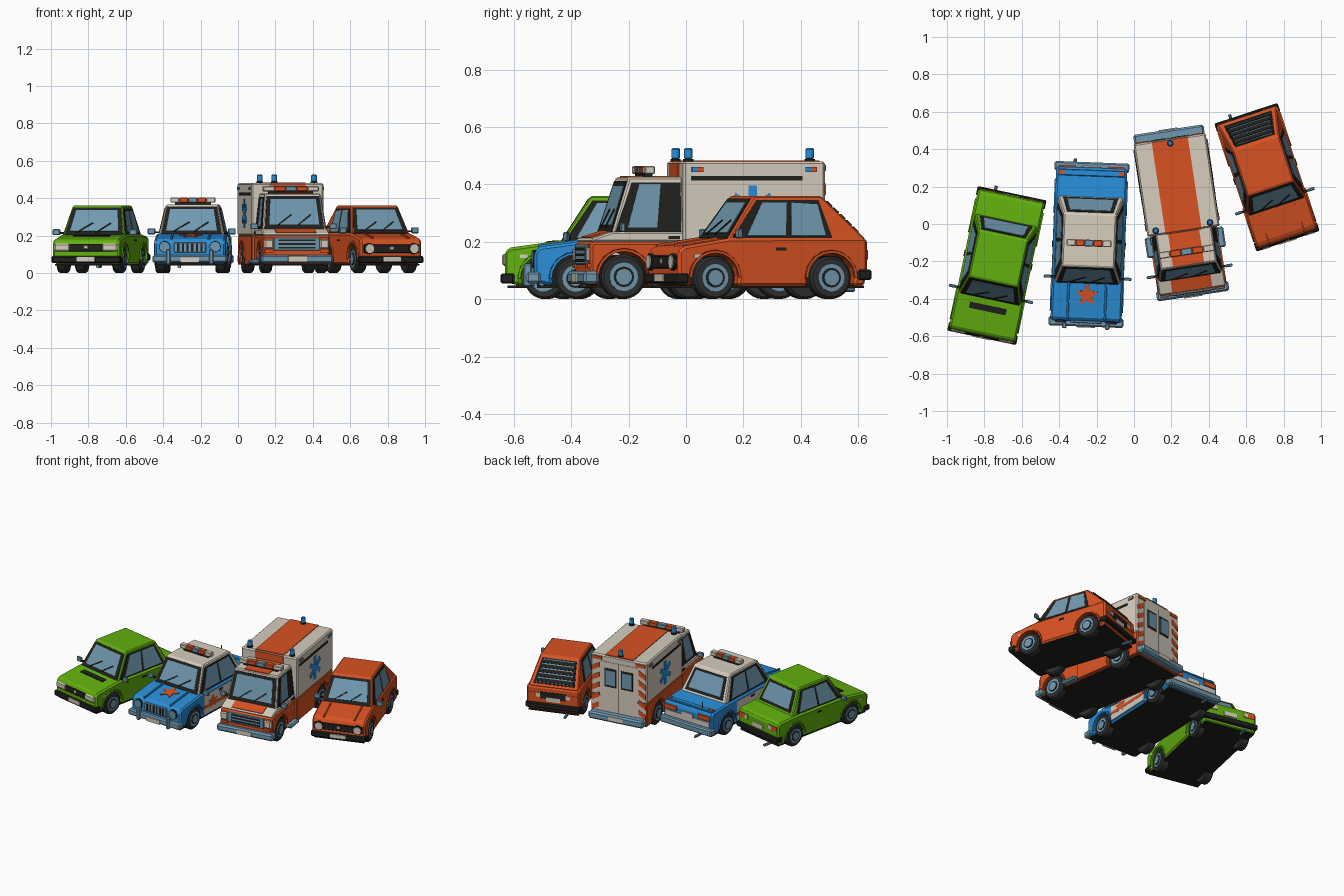
import bpy, bmesh, math
from mathutils import Matrix, Vector

if "Cube" in bpy.data.objects:
    bpy.data.objects.remove(bpy.data.objects["Cube"])

def lin(c):
    return tuple(((v / 255 + .055) / 1.055) ** 2.4 if v > 10 else v / 3295 for v in c) + (1,)

MAT = {}
for key, name, rgb in [("G", "green_paint", (98, 176, 14)), ("B", "blue_paint", (42, 142, 216)),
                       ("O", "orange_paint", (216, 82, 34)), ("C", "cream_paint", (214, 205, 190)),
                       ("K", "black_trim", (32, 32, 30)), ("T", "tyre_grey", (46, 47, 48)),
                       ("S", "steel_blue_glass", (112, 152, 175))]:
    MAT[key] = bpy.data.materials.new(name)
    MAT[key].diffuse_color = lin(rgb)
M, PRE = Matrix(), ""          # placement and name prefix of the current vehicle

def add(name, bm, mat, bevel=0, mirror=False):
    if mirror:
        g = bmesh.ops.duplicate(bm, geom=bm.verts[:] + bm.edges[:] + bm.faces[:])["geom"]
        bmesh.ops.scale(bm, vec=(-1, 1, 1), verts=[v for v in g if isinstance(v, bmesh.types.BMVert)])
    bmesh.ops.recalc_face_normals(bm, faces=bm.faces[:])
    me = bpy.data.meshes.new(PRE + name)
    bm.to_mesh(me)
    bm.free()
    me.materials.append(MAT[mat])
    ob = bpy.data.objects.new(PRE + name, me)
    bpy.context.collection.objects.link(ob)
    ob.matrix_world = M
    if bevel:
        b = ob.modifiers.new("edge", "BEVEL")
        b.width, b.segments, b.limit_method, b.angle_limit = bevel, 1, "ANGLE", math.radians(35)
    return ob

def box(name, c, s, mat, bevel=0, mirror=False, tilt=0):
    bm = bmesh.new()
    bmesh.ops.create_cube(bm, size=1, matrix=Matrix.Translation(c) @ Matrix.Rotation(tilt, 4, "X") @ Matrix.Diagonal((*s, 1)))
    add(name, bm, mat, bevel, mirror)

def cyl(name, c, r, d, axis, mat, n=20, bevel=0, mirror=False):
    rot = {"X": Matrix.Rotation(math.pi / 2, 4, "Y"), "Y": Matrix.Rotation(math.pi / 2, 4, "X"), "Z": Matrix()}[axis]
    bm = bmesh.new()
    bmesh.ops.create_cone(bm, cap_ends=True, segments=n, radius1=r, radius2=r, depth=d, matrix=Matrix.Translation(c) @ rot)
    add(name, bm, mat, bevel, mirror)

def prism(name, pts, d, mat, bevel=0, mirror=False):
    bm = bmesh.new()
    a = [bm.verts.new(p) for p in pts]
    b = [bm.verts.new(Vector(p) + Vector(d)) for p in pts]
    bm.faces.new(a)
    bm.faces.new(b)
    for i in range(len(a)):
        j = (i + 1) % len(a)
        bm.faces.new((a[i], a[j], b[j], b[i]))
    add(name, bm, mat, bevel, mirror)

def plate(name, quad, uv, mat, t=.004, mirror=False):
    """Thin plate on a quad face; uv points run 0..1 across it."""
    p = [Vector(q) for q in quad]
    n = (p[1] - p[0]).cross(p[3] - p[0]).normalized()
    pts = [p[0].lerp(p[1], u).lerp(p[3].lerp(p[2], u), v) - n * .002 for u, v in uv]
    prism(name, pts, n * (t + .002), mat, 0, mirror)

def rect(u0, v0, u1, v1):
    return [(u0, v0), (u1, v0), (u1, v1), (u0, v1)]

def body(name, w, ys, r, top, mat, zb=.045, bevel=.01):
    """Side profile with wheel arches; top runs from rear bottom over to front bottom."""
    R, pts = r + .012, []
    a = math.asin((zb - r) / R)
    for y in ys:
        for i in range(11):
            t = math.pi - a + (2 * a - math.pi) * i / 10
            pts.append((-w, y + R * math.cos(t), r + R * math.sin(t)))
    prism(name, pts + [(-w, y, z) for y, z in top], (2 * w, 0, 0), mat, bevel)

def wheels(w, ys, r, flare):
    for y, end in zip(ys, ("front_", "rear_")):
        cyl(end + "tyres", (w - .03, y, r), r, .056, "X", "T", 24, .008, True)
        cyl(end + "rims", (w - .002, y, r), r * .64, .008, "X", "S", 20, 0, True)
        cyl(end + "rim_recess", (w, y, r), r * .46, .008, "X", "K", 16, 0, True)
        cyl(end + "hubs", (w + .001, y, r), r * .36, .01, "X", "S", 12, 0, True)
        arc = [(k * math.cos(t), k * math.sin(t)) for k, s in ((r + .011, 1), (r + .02, -1))
               for t in [math.pi * (i if s > 0 else 10 - i) / 10 for i in range(11)]]
        prism(end + "arch_lips", [(w - .004, y + p, r + q) for p, q in arc], (.01, 0, 0), flare, 0, True)

def underside(w, y0, y1):
    box("chassis", (0, (y0 + y1) / 2, .095), (2 * w - .12, y1 - y0 - .06, .11), "K")
    box("floor_plate", (0, (y0 + y1) / 2, .043), (2 * w - .02, y1 - y0 - .02, .008), "K")

def cabin(lo, hi, mat, panes, dark, rear=True):
    """Tapered cabin: lo/hi = (front y, rear y, half width, z). Returns side, front, rear, roof quads."""
    c = {(x, y, z): (x * k[2], k[y], k[3]) for z, k in enumerate((lo, hi)) for x in (-1, 1) for y in (0, 1)}
    ring = lambda x0, y0, x1, y1: [c[x0, y0, 0], c[x1, y1, 0], c[x1, y1, 1], c[x0, y0, 1]]
    side, front, back = ring(1, 0, 1, 1), ring(-1, 0, 1, 0), ring(1, 1, -1, 1)
    roof = [c[-1, 0, 1], c[1, 0, 1], c[1, 1, 1], c[-1, 1, 1]]
    bm = bmesh.new()
    for q in (side, front, back, ring(-1, 1, -1, 0), roof, [c[-1, 0, 0], c[-1, 1, 0], c[1, 1, 0], c[1, 0, 0]]):
        bm.faces.new([bm.verts.new(p) for p in q])
    bmesh.ops.remove_doubles(bm, verts=bm.verts[:], dist=1e-5)
    add("cabin", bm, mat, .006)
    plate("windscreen_surround", front, rect(.03, .02, .97, .93), "K", .003)
    plate("windscreen", front, rect(.1, .14, .9, .84), "S", .005)
    for u in (.2, .52):
        plate("wiper", front, [(u, .1), (u + .03, .1), (u + .27, .4), (u + .25, .43)], "K", .008)
    plate("side_window_surround", side, dark, "K", .003, True)
    for p in panes:
        plate("side_window", side, p, "S", .005, True)
    if rear:
        plate("rear_window_surround", back, rect(.07, .1, .93, .9), "K", .003)
        plate("rear_window", back, rect(.13, .2, .87, .82), "S", .005)
    y = lo[0] + .03
    box("mirror_arms", (lo[2] + .015, y, lo[3] + .015), (.05, .012, .01), "K", 0, True)
    box("mirrors", (lo[2] + .04, y, lo[3] + .02), (.04, .016, .032), "S", .004, True)
    return side, front, back, roof

SEDAN_DARK = [(.03, .04), (.92, .04), (.92, .9), (.07, .9)]
SEDAN_PANES = [[(.12, .1), (.47, .1), (.47, .84), (.15, .84)], [(.51, .1), (.87, .1), (.86, .84), (.51, .84)]]

def place(prefix, x, y, deg):
    global M, PRE
    PRE, M = prefix, Matrix.Translation((x, y, 0)) @ Matrix.Rotation(math.radians(deg), 4, "Z")

def civil_trim(w, f, b, bz):
    """Bumpers, plates, handles and exhaust shared by the two civilian cars."""
    box("front_bumper", (0, f + .012, .072), (2 * w + .012, .05, .036), "K", .006)
    box("rear_bumper", (0, b - .012, .085), (2 * w + .012, .05, .036), "K", .006)
    box("front_plate", (0, f - .014, .074), (.1, .006, .026), "C")
    box("rear_plate", (0, b + .002, .13), (.09, .006, .028), "C")
    box("door_handles", (w, .03, bz - .025), (.008, .035, .01), "K", 0, True)
    box("tail_lights", (w - .05, b - .001, .155), (.08, .008, .032), "O", 0, True)
    box("reverse_lights", (w - .075, b, .155), (.028, .01, .026), "C", 0, True)
    box("side_indicators", (w, f + .07, .15), (.006, .026, .012), "C", 0, True)
    cyl("exhaust", (-w * .5, b, .035), .009, .07, "Y", "S", 10)

# Green saloon
place("green_saloon_", -.733, -.222, -11.9)
W, F, B, YS, R = .182, -.382, .382, (-.24, .235), .072
body("body", W, YS, R, [(B - .01, .045), (B, .1), (B, .18), (B - .015, .195), (.24, .205), (-.18, .205), (F + .02, .18), (F, .165), (F, .06)], "G")
underside(W, F, B)
wheels(W, YS, R, "G")
cabin((-.185, .25, .17, .198), (-.085, .165, .135, .36), "G", SEDAN_PANES, SEDAN_DARK)
civil_trim(W, F, B, .2)
box("hood_vent", (0, -.235, .2), (.2, .032, .006), "K", 0, False, math.radians(7))
box("grille", (0, F - .001, .135), (.3, .01, .04), "K", .003)
box("headlights", (.13, F - .004, .137), (.085, .014, .042), "C", .012, True)
box("front_badge_plate", (0, F - .007, .138), (.025, .006, .02), "C", .006)

# Orange hatchback
place("orange_hatchback_", .711, .25, 18.2)
W, F, B, YS, R = .172, -.347, .347, (-.213, .213), .075
body("body", W, YS, R, [(B - .012, .045), (B, .1), (B, .2), (B - .01, .215), (-.16, .213), (F + .02, .185), (F, .165), (F, .06)], "O")
underside(W, F, B)
wheels(W, YS, R, "O")
s, f, rear, roof = cabin((-.165, .345, .163, .208), (-.06, .19, .13, .36), "O",
                         [[(.13, .08), (.42, .08), (.47, .84), (.16, .84)], [(.46, .08), (.72, .08), (.84, .8), (.53, .84)]],
                         [(.03, .03), (.76, .03), (.9, .9), (.08, .9)], False)
civil_trim(W, F, B, .2)
plate("hatch_panel", rear, rect(.08, .1, .92, .9), "K", .003)
plate("hatch_window", rear, rect(.13, .14, .87, .86), "S", .005)
for i in range(5):
    v = .15 + i * .145
    plate("hatch_louvre", rear, rect(.1, v, .9, v + .105), "K", .009)
box("hood_crease", (.1, -.26, .2), (.008, .16, .008), "O", 0, True, math.radians(9))
box("grille", (0, F - .001, .13), (.31, .01, .045), "K", .003)
cyl("headlight_rings", (.125, F - .004, .13), .03, .014, "Y", "K", 16, 0, True)
cyl("headlights", (.125, F - .007, .13), .024, .016, "Y", "C", 16, 0, True)
box("front_badge_plate", (0, F - .007, .132), (.022, .006, .018), "C", .006)
box("rear_panel", (0, B, .155), (.17, .006, .045), "K")

def lightbar(y, z, width):
    box("lightbar_base", (0, y, z - .004), (width * .8, .025, .02), "K")
    for i, m in enumerate("COSOC"):
        box("lightbar_part", ((i - 2) * width / 5, y, z + .018), (width / 5, .036, .028), m, .004)

def star(name, quad, cu, cv, ru, rv, mat, n=5, inner=.45):
    uv = [(cu + ru * k * math.sin(a), cv + rv * k * math.cos(a))
          for i in range(2 * n) for k, a in [((1, inner)[i % 2], math.pi * i / n)]]
    plate(name, quad, uv, mat)

# Blue patrol car
place("patrol_car_", -.241, -.112, -2.2)
W, F, B, YS, R = .19, -.41, .415, (-.265, .255), .072
body("body", W, YS, R, [(B, .05), (B, .18), (B - .015, .2), (.25, .21), (-.2, .208), (F + .02, .183), (F, .165), (F, .06)], "B")
underside(W, F, B)
wheels(W, YS, R, "B")
s, f, rear, roof = cabin((-.205, .26, .175, .203), (-.115, .165, .14, .365), "C", SEDAN_PANES, SEDAN_DARK)
lightbar(.01, .372, .24)
hood = [(-.19, -.39, .1835), (.19, -.39, .1835), (.19, -.2, .208), (-.19, -.2, .208)]
star("hood_star", hood, .5, .64, .17, .34, "O")
box("hood_ridges", (.1, -.3, .197), (.012, .2, .012), "B", .002, True, math.radians(7.5))
door = [(W, -.17, .06), (W, .16, .06), (W, .16, .195), (W, -.17, .195)]
plate("door_panels", door, rect(0, 0, 1, 1), "C", .003, True)
star("door_stars", door, .28, .5, .15, .37, "O")
plate("door_stripes", door, rect(0, .3, 1, .45), "O", .004, True)
box("door_handles", (W + .003, .0, .18), (.008, .035, .01), "K", 0, True)
box("grille", (0, F - .002, .137), (.17, .014, .055), "S", .003)
for i in range(6):
    box("grille_slot", (-.0625 + .025 * i, F - .009, .137), (.012, .004, .044), "K")
cyl("headlight_rings", (.135, F - .001, .14), .031, .012, "Y", "K", 16, 0, True)
cyl("headlights", (.135, F - .004, .14), .027, .014, "Y", "S", 16, 0, True)
box("front_bumper", (0, F - .002, .075), (.4, .05, .04), "S", .008)
box("push_bars", (.115, F - .025, .085), (.022, .03, .08), "S", .005, True)
box("front_plate", (0, F - .029, .07), (.1, .006, .028), "C")
box("rear_bumper", (0, B + .002, .075), (.4, .05, .045), "S", .008)
box("rear_panel", (0, B, .12), (.34, .008, .035), "C")
box("tail_lights", (.13, B + .002, .162), (.09, .01, .03), "O", 0, True)
box("rear_plate", (0, B + .004, .145), (.09, .008, .03), "C")
box("trunk_lip", (0, B - .03, .203), (.36, .035, .016), "B", .004)
box("trunk_marker_lights", (.16, B - .03, .213), (.03, .02, .006), "O", 0, True)
cyl("aerial", (-.1, B - .02, .225), .003, .05, "Z", "S", 6)
cyl("exhaust", (-.09, B + .01, .035), .009, .07, "Y", "S", 10)

# Ambulance
place("ambulance_", .25, .06, 8.6)
W, F, YS, R = .18, -.425, (-.307, .24), .078
body("cab_body", W, YS[:1], R, [(-.09, .045), (-.09, .202), (F + .005, .2), (F, .19), (F, .06)], "O")
prism("cab_shoulder", [(-W, y, z) for y, z in ((F + .002, .2), (F + .012, .213), (-.345, .235), (-.09, .235), (-.09, .2))], (2 * W, 0, 0), "C", .006)
body("box_skirt", .194, YS[1:], R, [(.4, .045), (.4, .2), (-.1, .2), (-.1, .045)], "O", .045, .004)
underside(.18, F, .4)
wheels(W, YS[:1] * 2, R, "O")
wheels(.194, YS[1:] * 2, R, "O")
box("rear_box", (0, .15, .34), (.39, .5, .28), "C", .008)
side, front, back, roof = cabin((-.347, -.095, .172, .23), (-.285, -.095, .15, .425), "C",
                                [[(.2, .1), (.62, .1), (.6, .88), (.22, .88)]], [(.04, .02), (.96, .02), (.96, .9), (.08, .9)], False)
plate("cab_roof_stripe", roof, rect(.22, .02, .78, .98), "O")
plate("hood_stripe", [(-.18, -.413, .213), (.18, -.413, .213), (.18, -.345, .235), (-.18, -.345, .235)], rect(.2, 0, .8, .95), "O")
plate("box_roof_stripe", [(-.195, -.1, .48), (.195, -.1, .48), (.195, .4, .48), (-.195, .4, .48)], rect(.25, .01, .75, .99), "O")
plate("box_front_stripe", [(-.195, -.1, .2), (.195, -.1, .2), (.195, -.1, .48), (-.195, -.1, .48)], rect(.25, .5, .75, .98), "O")
lightbar(-.21, .432, .3)
wall = [(.195, -.1, .2), (.195, .4, .2), (.195, .4, .48), (.195, -.1, .48)]
plate("side_stripe", wall, rect(.06, .765, .84, .82), "K", .003, True)
for u in (.06, .86):
    plate("side_lamp_blue", wall, rect(u, .87, u + .04, .93), "B", .006, True)
    plate("side_lamp_orange", wall, rect(u + .04, .87, u + .08, .93), "O", .006, True)
for i in range(3):     # six-armed medical cross
    a = i * math.pi / 3
    arm = [(p * math.cos(a) - q * math.sin(a), p * math.sin(a) + q * math.cos(a)) for p, q in ((-.015, -.078), (.015, -.078), (.015, .078), (-.015, .078))]
    plate("medical_cross_arm", wall, [(.49 + p / .5, .42 + q / .28) for p, q in arm], "B", .003 + i * .0005, True)
rear = [(.195, .4, .06), (-.195, .4, .06), (-.195, .4, .48), (.195, .4, .48)]
plate("rear_door_panel", rear, rect(.17, .1, .83, .9), "C", .003)
plate("rear_door_gap", rear, rect(.495, .1, .505, .9), "K", .004)
plate("rear_lower_panel", rear, rect(.02, .02, .98, .33), "C", .002)
for u in (.25, .54):
    plate("rear_window_surround", rear, rect(u, .5, u + .21, .8), "K", .005)
    plate("rear_window", rear, rect(u + .02, .53, u + .19, .77), "S", .007)
for i in range(5):
    v = .08 + i * .16
    plate("rear_chevrons", rear, [(.02, v), (.15, v + .07), (.15, v + .15), (.02, v + .08)], "O", .004, True)
plate("rear_top_lamps", rear, rect(.04, .92, .2, .97), "O", .006, True)
box("rear_step", (0, .422, .075), (.38, .055, .05), "S", .01)
box("rear_plate", (0, .451, .078), (.1, .006, .028), "C")
for x, y in ((-.147, -.075), (.147, -.075), (0, .375)):
    cyl("beacon_base", (x, y, .483), .018, .012, "Z", "K", 14)
    cyl("beacon", (x, y, .507), .015, .04, "Z", "B", 14, .005)
box("side_steps", (.19, -.16, .06), (.045, .11, .025), "S", .008, True)
box("door_handles", (W, -.13, .215), (.008, .04, .012), "K", 0, True)
box("grille_frame", (0, F - .002, .155), (.25, .014, .07), "S", .004)
for i in range(3):
    box("grille_slot", (0, F - .009, .135 + .02 * i), (.2, .004, .01), "K")
box("headlights", (.15, F - .003, .155), (.048, .014, .05), "C", .006, True)
box("front_indicators", (.15, F - .003, .117), (.048, .012, .016), "O", 0, True)
box("front_bumper", (0, F + .002, .075), (.39, .055, .045), "S", .01)
box("front_plate", (0, F - .028, .075), (.1, .006, .03), "C")

for m in bpy.data.materials:
    if m.users and not m.is_grease_pencil:
        m.use_nodes = True
        m.node_tree.nodes["Principled BSDF"].inputs["Base Color"].default_value = m.diffuse_color
